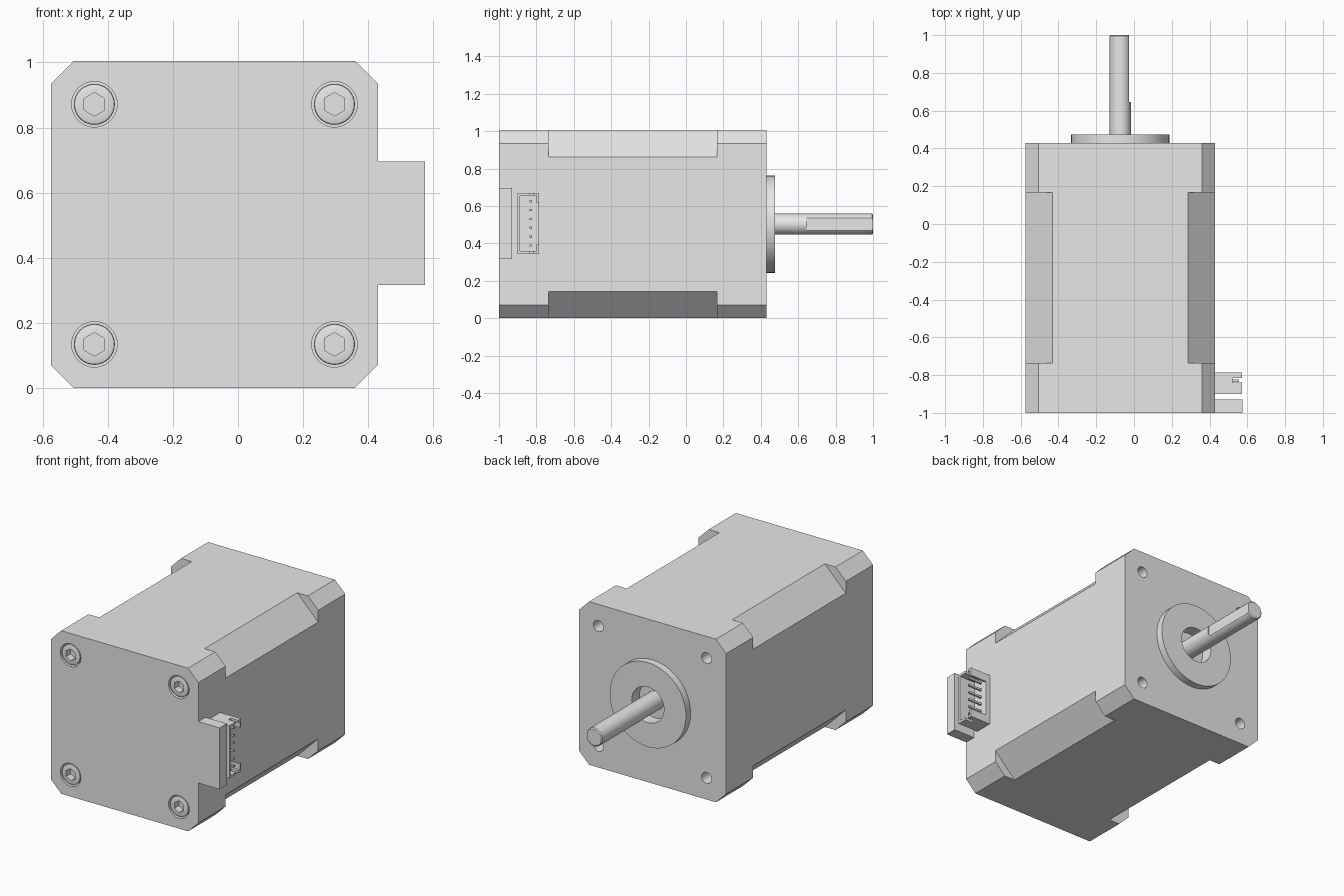
import bpy, bmesh, math

cube = bpy.data.objects.get("Cube")
if cube:
    bpy.data.objects.remove(cube, do_unlink=True)

CX, CZ = -0.0725, 0.5025   # motor axis
HALF = 0.5025              # half width of the square body
FRONT, BACK = -1.0, 0.43

steel = bpy.data.materials.new("light grey")
steel.use_nodes = True
GREY = (0.8, 0.8, 0.8, 1)
steel.diffuse_color = GREY
steel.node_tree.nodes["Principled BSDF"].inputs["Base Color"].default_value = GREY


def loft(name, rings):
    """Join rings of points with quads and cap both ends."""
    bm = bmesh.new()
    loops = [[bm.verts.new(p) for p in ring] for ring in rings]
    n = len(loops[0])
    for a, b in zip(loops, loops[1:]):
        for i in range(n):
            j = (i + 1) % n
            bm.faces.new((a[i], a[j], b[j], b[i]))
    bm.faces.new(loops[0])
    bm.faces.new(loops[-1])
    bmesh.ops.recalc_face_normals(bm, faces=bm.faces)
    mesh = bpy.data.meshes.new(name)
    bm.to_mesh(mesh)
    bm.free()
    mesh.materials.append(steel)
    obj = bpy.data.objects.new(name, mesh)
    bpy.context.scene.collection.objects.link(obj)
    return obj


def prism(name, outline, y0, y1):
    return loft(name, [[(x, y, z) for x, z in outline] for y in (y0, y1)])


def box(name, x0, x1, y0, y1, z0, z1):
    return prism(name, [(x0, z0), (x1, z0), (x1, z1), (x0, z1)], y0, y1)


def lathe(name, profile, x=CX, z=CZ, n=48):
    """Turn (radius, y) points about an axis along y."""
    turn = [math.pi / 2 + math.tau * i / n for i in range(n)]
    return loft(name, [[(x + r * math.cos(a), y, z + r * math.sin(a)) for a in turn]
                       for r, y in profile])


def cut(obj, cutters):
    for c in cutters:
        c.hide_render = True
        mod = obj.modifiers.new("cut", 'BOOLEAN')
        mod.operation = 'DIFFERENCE'
        mod.solver = 'EXACT'
        mod.object = c
    graph = bpy.context.evaluated_depsgraph_get()
    graph.update()
    mesh = bpy.data.meshes.new_from_object(obj.evaluated_get(graph))
    obj.modifiers.clear()
    obj.data = mesh
    for c in cutters:
        bpy.data.objects.remove(c, do_unlink=True)


def smooth(obj):
    bpy.ops.object.select_all(action='DESELECT')
    obj.select_set(True)
    bpy.context.view_layer.objects.active = obj
    bpy.ops.object.shade_smooth_by_angle(angle=math.radians(30))


CORNERS = [(sx, sz) for sx in (-1, 1) for sz in (-1, 1)]
SCREW = 0.369   # screw offset from the axis

# Body: chamfered square prism with deeper corner cuts along the middle
c = 0.07
a, b = HALF, HALF - c
octagon = [(a, -b), (a, b), (b, a), (-b, a), (-a, b), (-a, -b), (-b, -a), (b, -a)]
body = prism("motor_body", [(CX + x, CZ + z) for x, z in octagon], FRONT, BACK)

cutters = []
out, inner = HALF + 0.1, HALF - 0.143 - 0.1
for sx, sz in CORNERS:
    corner = [(out, out), (out, inner), (inner, out)]
    cutters.append(prism("corner_cutter", [(CX + sx * x, CZ + sz * z) for x, z in corner],
                         -0.735, 0.167))
    x, z = CX + sx * SCREW, CZ + sz * SCREW
    cutters.append(lathe("counterbore", [(0.07, -1.1), (0.07, -0.94)], x, z, 32))
    cutters.append(lathe("mount_hole", [(0.034, 0.3), (0.034, 0.6)], x, z, 24))
cutters.append(lathe("bearing_bore", [(0.11, 0.4), (0.11, 0.6)]))
cut(body, cutters)
smooth(body)

# Cap screws with hex sockets
for i, (sx, sz) in enumerate(CORNERS):
    x, z = CX + sx * SCREW, CZ + sz * SCREW
    head = lathe(f"cap_screw_{i + 1}", [(0.063, -0.93), (0.063, -0.99), (0.061, -0.996),
                                        (0.056, -0.998)], x, z, 32)
    cut(head, [lathe("hex_socket", [(0.036, -1.1), (0.036, -0.955)], x, z, 6)])
    smooth(head)

# Pilot flange around the shaft
flange = lathe("pilot_flange", [(0.26, 0.425), (0.26, 0.475)])
cut(flange, [lathe("flange_bore", [(0.11, 0.3), (0.11, 0.6)])])
smooth(flange)

# Output shaft with a flat on the left side
shaft = lathe("output_shaft", [(0.056, 0.38), (0.056, 0.994), (0.05, 1.0)])
cut(shaft, [box("flat_cutter", CX + 0.045, CX + 0.2, 0.645, 1.1, 0.3, 0.7)])
smooth(shaft)

# Tab extending the end cap beside the connector
box("end_cap_tab", 0.42, 0.575, FRONT, -0.93, 0.316, 0.695)

# Connector shell: open outward, window in the back wall, slotted ends
ZM = 0.507
shell = box("connector_shell", 0.425, 0.572, -0.9, -0.787, ZM - 0.163, ZM + 0.163)
cut(shell, [
    box("cavity", 0.46, 0.7, -0.888, -0.799, ZM - 0.148, ZM + 0.148),
    box("window", 0.46, 0.7, -0.82, -0.7, ZM - 0.112, ZM + 0.112),
    box("end_slots", 0.522, 0.7, -0.838, -0.815, 0.2, 0.8),
])

# Connector pins
for i in range(6):
    z = ZM + (i - 2.5) * 0.0475
    box(f"connector_pin_{i + 1}", 0.45, 0.555, -0.836, -0.824, z - 0.006, z + 0.006)
